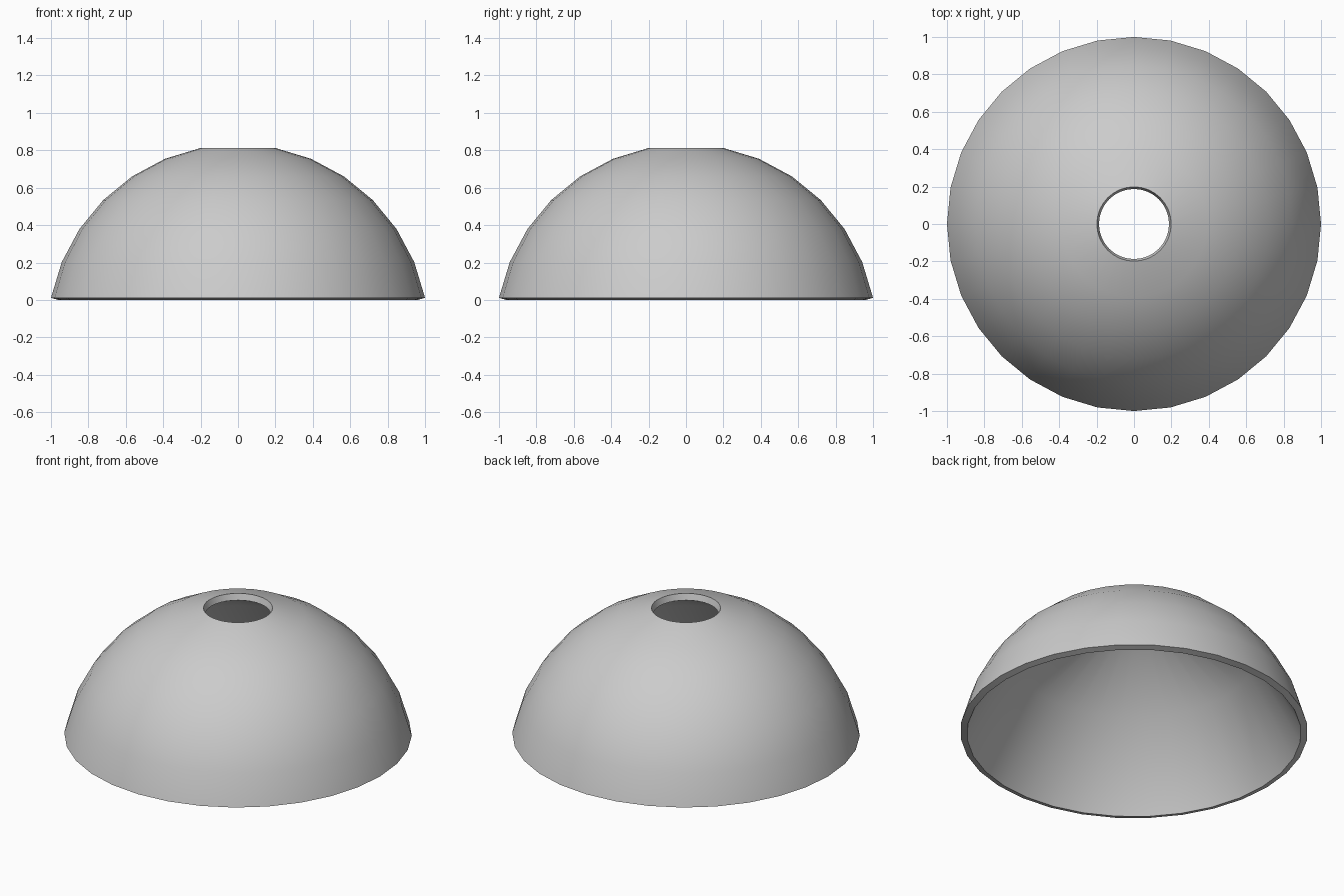
import bpy, bmesh, math
from mathutils import Vector

if "Cube" in bpy.data.objects:
    bpy.data.objects.remove(bpy.data.objects["Cube"])

# Dome: a sphere cut one ring below the pole and one ring above the equator,
# lined inside by a coarse shell with a single ring halfway up
SEGMENTS, RINGS, THICKNESS = 32, 16, 0.04
step = math.pi / RINGS
radius = 1 / math.cos(step)
low = radius * math.sin(step)        # height of the bottom ring
high = radius * math.cos(step)       # height of the hole ring

bm = bmesh.new()
bmesh.ops.create_uvsphere(bm, u_segments=SEGMENTS, v_segments=RINGS, radius=radius)
outside = [v for v in bm.verts if v.co.z < low - 0.01 or v.co.z > high + 0.01]
bmesh.ops.delete(bm, geom=outside, context='VERTS')

# Drop it so the inner lip of the rim rests on the ground
lip = THICKNESS * math.sin(1.5 * step)
drop = lip - low
bmesh.ops.translate(bm, verts=bm.verts, vec=Vector((0, 0, drop)))


def extrude_ring(edges, r, z):
    """Extrude a boundary ring to a new radius and height."""
    new = bmesh.ops.extrude_edge_only(bm, edges=edges)["geom"]
    for v in (g for g in new if isinstance(g, bmesh.types.BMVert)):
        v.co = Vector((v.co.x, v.co.y, 0)).normalized() * r + Vector((0, 0, z))
    return [g for g in new if isinstance(g, bmesh.types.BMEdge) and g.is_boundary]


# Rim, hole edge and the inner lining
border = [e for e in bm.edges if e.is_boundary]
bottom = [e for e in border if e.verts[0].co.z < 0.3]
top = [e for e in border if e.verts[0].co.z > 0.3]
bottom = extrude_ring(bottom, 1 - THICKNESS * math.cos(1.5 * step), 0)
top = extrude_ring(top, low - THICKNESS * math.cos(6.5 * step),
                   high + drop - THICKNESS * math.sin(6.5 * step))
mid = (radius - THICKNESS) * math.sqrt(0.5)
bottom = extrude_ring(bottom, mid, mid + drop)
bmesh.ops.bridge_loops(bm, edges=bottom + top)
bmesh.ops.recalc_face_normals(bm, faces=bm.faces)

mesh = bpy.data.meshes.new("dome_shade")
bm.to_mesh(mesh)
bm.free()
dome = bpy.data.objects.new("dome_shade", mesh)
bpy.context.collection.objects.link(dome)

bpy.context.view_layer.objects.active = dome
dome.select_set(True)
bpy.ops.object.shade_smooth_by_angle(angle=math.radians(45))
